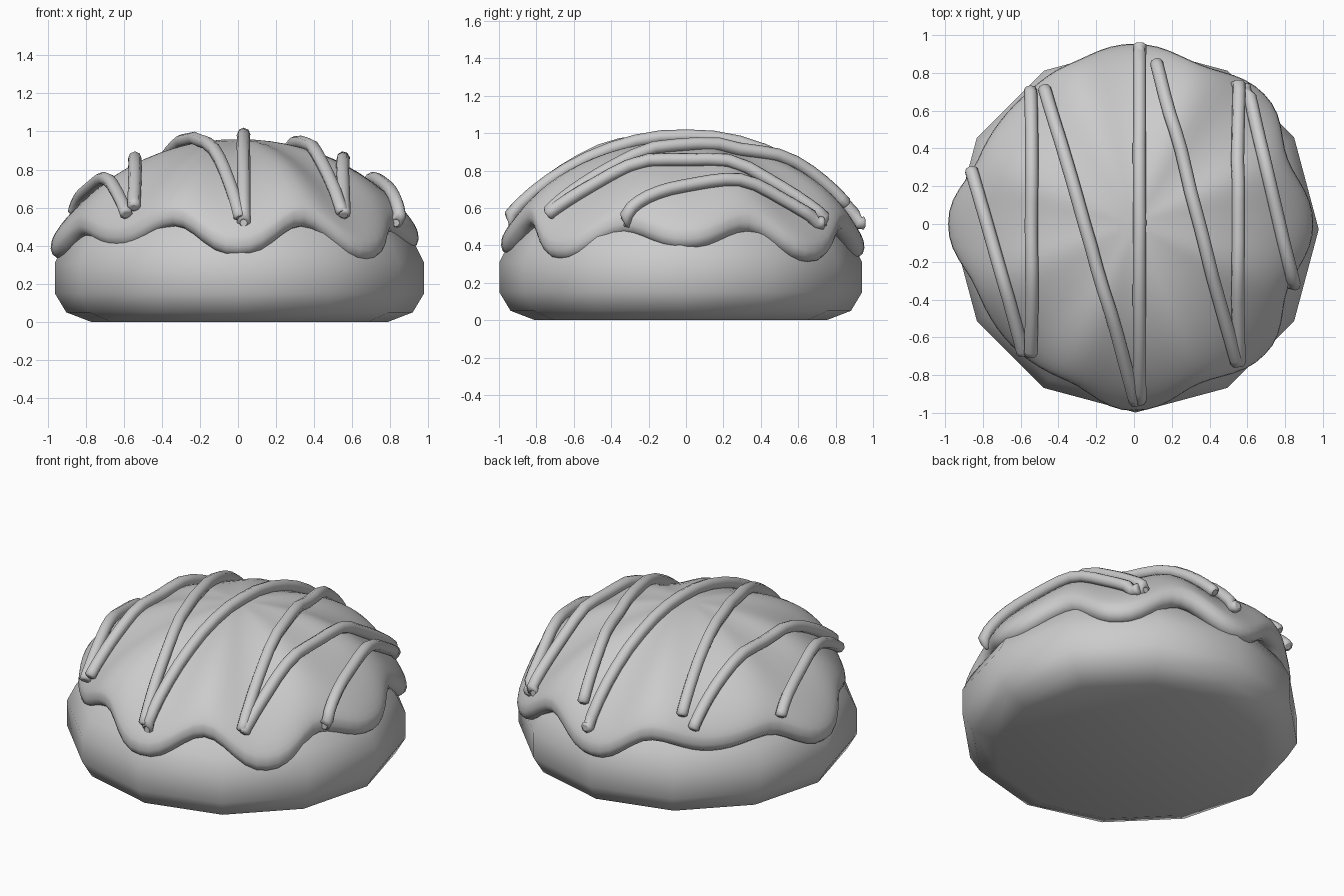
import bpy, bmesh
from math import sin, cos, pi, radians
from mathutils import Vector
from mathutils.bvhtree import BVHTree

cube = bpy.data.objects.get("Cube")
if cube:
    bpy.data.objects.remove(cube, do_unlink=True)

grey = bpy.data.materials.new("plain_grey")
grey.use_nodes = True
grey.diffuse_color = (0.6, 0.6, 0.6, 1)
grey.node_tree.nodes["Principled BSDF"].inputs["Base Color"].default_value = (0.6, 0.6, 0.6, 1)


def loft(name, rings):
    """Skin equal rings of points, capping both ends."""
    bm = bmesh.new()
    loops = [[bm.verts.new(p) for p in ring] for ring in rings]
    n = len(loops[0])
    for low, high in zip(loops, loops[1:]):
        for i in range(n):
            j = (i + 1) % n
            bm.faces.new((low[i], low[j], high[j], high[i]))
    bm.faces.new(loops[0][::-1])
    bm.faces.new(loops[-1])
    bmesh.ops.recalc_face_normals(bm, faces=bm.faces)
    mesh = bpy.data.meshes.new(name)
    bm.to_mesh(mesh)
    tree = BVHTree.FromBMesh(bm)
    bm.free()
    mesh.materials.append(grey)
    mesh.shade_smooth()
    bpy.context.collection.objects.link(bpy.data.objects.new(name, mesh))
    return tree


# Twelve-sided bun
BUN = [(0.78, 0), (0.91, 0.05), (0.97, 0.15), (0.97, 0.31), (0.92, 0.41),
       (0.84, 0.52), (0.68, 0.66), (0.4, 0.78), (0.1, 0.83)]
loft("bun", [[(0.008 + r * cos(k * pi / 6), -0.028 + r * sin(k * pi / 6), z)
              for k in range(12)] for r, z in BUN])

# Icing rim: (radius, lowest height) of each drip and of the gap after it
DRIPS = [(0.945, 0.38), (0.97, 0.31), (0.95, 0.33), (0.89, 0.41),
         (0.98, 0.33), (0.91, 0.39), (0.985, 0.345), (0.975, 0.32)]
GAPS = [(0.88, 0.47), (0.91, 0.47), (0.91, 0.48), (0.89, 0.45),
        (0.9, 0.45), (0.9, 0.5), (0.91, 0.5), (0.88, 0.46)]


def rim(angle):
    s = angle / (pi / 4)
    near = round(s)
    gap = GAPS[(near if s >= near else near - 1) % 8]
    w = ((1 - cos(2 * pi * abs(s - near))) / 2) ** 1.2
    return [a + (b - a) * w for a, b in zip(DRIPS[near % 8], gap)]


def icing_ring(u=None, inset=0, lift=0):
    """A ring on the dome at fraction u, or on the rounded lip below it."""
    ring = []
    for k in range(96):
        a = 2 * pi * k / 96
        radius, low = rim(a)
        if u is None:
            r, z = radius - inset, low + lift
        else:
            r = u * (0.94 + (radius - 0.94) * u ** 2)
            z = 0.96 - (0.87 - low) * (1 - (1 - u * u) ** 0.75)
        ring.append((r * cos(a), r * sin(a), z))
    return ring


dome = [icing_ring(sin(pi / 2 * k / 16)) for k in range(1, 17)]
lip = [icing_ring(None, *p) for p in
       [(-0.004, 0.055), (0.005, 0.025), (0.03, 0.005), (0.06, 0), (0.1, 0.02), (0.2, 0.1)]]
icing = loft("icing", dome + lip)


# Drizzle strands laid over the icing
def drizzle(name, start, end, tip_z):
    a, b = Vector(start), Vector(end)
    steps = 22
    pts = []
    for k in range(steps + 1):
        p = (a + b) / 2 + (b - a) / 2 * sin(pi * (k / steps - 0.5))
        hit, normal, _, _ = icing.ray_cast(Vector((p.x, p.y, 2)), Vector((0, 0, -1)))
        ok = hit and hit.z > tip_z
        pts.append(hit + normal * 0.028 if ok else Vector((p.x, p.y, tip_z)))
    curve = bpy.data.curves.new(name, "CURVE")
    curve.dimensions = "3D"
    curve.bevel_depth = 0.035
    curve.bevel_resolution = 2
    curve.use_fill_caps = True
    spline = curve.splines.new("POLY")
    spline.points.add(steps)
    for k, (point, co) in enumerate(zip(spline.points, pts)):
        point.co = (*co, 1)
        point.radius = 0.55 if k in (0, steps) else 1
    spline.use_smooth = True
    curve.materials.append(grey)
    obj = bpy.data.objects.new(name, curve)
    bpy.context.collection.objects.link(obj)
    bpy.ops.object.select_all(action="DESELECT")
    obj.select_set(True)
    bpy.context.view_layer.objects.active = obj
    bpy.ops.object.convert(target="MESH")


STRANDS = [((-0.84, 0.28), (-0.57, -0.67)), ((-0.53, 0.7), (-0.53, -0.68)),
           ((-0.46, 0.71), (0.01, -0.93)), ((0.03, 0.96), (0.03, -0.95)),
           ((0.12, 0.84), (0.53, -0.73)), ((0.54, 0.75), (0.54, -0.73)),
           ((0.58, 0.74), (0.83, -0.33))]
for number, (start, end) in enumerate(STRANDS, 1):
    drizzle(f"drizzle_{number}", start, end, 0.52)
